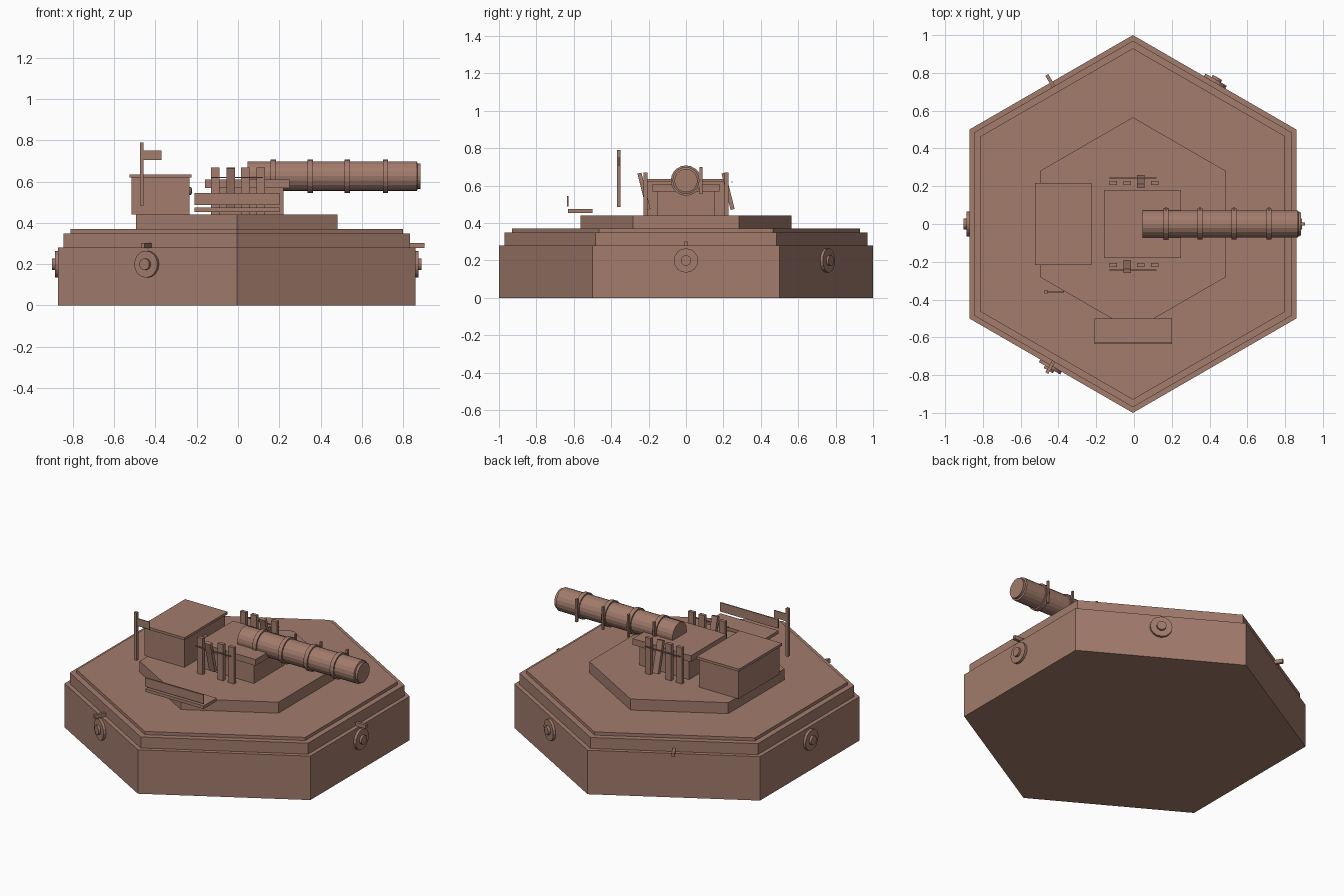
import bpy, bmesh, math
from mathutils import Matrix, Vector

cube = bpy.data.objects.get("Cube")
if cube:
    bpy.data.objects.remove(cube, do_unlink=True)

clay = bpy.data.materials.new("clay_brown")
clay.use_nodes = True
clay.diffuse_color = (0.36, 0.20, 0.15, 1)
clay.node_tree.nodes["Principled BSDF"].inputs["Base Color"].default_value = clay.diffuse_color

CX = -0.006  # centre of the hexagonal base


def finish(name, bm):
    bmesh.ops.recalc_face_normals(bm, faces=bm.faces)
    mesh = bpy.data.meshes.new(name)
    bm.to_mesh(mesh)
    bm.free()
    mesh.materials.append(clay)
    obj = bpy.data.objects.new(name, mesh)
    bpy.context.scene.collection.objects.link(obj)
    return obj


def box(name, x, y, z, turn=Matrix()):
    """Box from three (low, high) ranges, turned about its own centre."""
    size = [b - a for a, b in (x, y, z)]
    mid = [(a + b) / 2 for a, b in (x, y, z)]
    bm = bmesh.new()
    bmesh.ops.create_cube(bm, size=1)
    bm.transform(Matrix.Translation(mid) @ turn @ Matrix.Diagonal((*size, 1)))
    return finish(name, bm)


def lathe(name, profile, sides, place=Matrix(), start=0.0):
    """Closed solid of (radius, height) rings around local z."""
    bm = bmesh.new()
    rings = []
    for r, h in profile:
        angles = [start + math.tau * i / sides for i in range(sides)]
        rings.append([bm.verts.new((r * math.cos(a), r * math.sin(a), h)) for a in angles])
    for low, high in zip(rings, rings[1:]):
        for i in range(sides):
            j = (i + 1) % sides
            bm.faces.new((low[i], low[j], high[j], high[i]))
    bm.faces.new(rings[0][::-1])
    bm.faces.new(rings[-1])
    bm.transform(place)
    return finish(name, bm)


def along_x(x, y, z):
    return Matrix.Translation((x, y, z)) @ Matrix.Rotation(math.pi / 2, 4, "Y")


# Stepped hexagonal base
for name, r, low, high in (("base", 1.0, 0, 0.28), ("base_step", 0.97, 0.28, 0.35),
                           ("base_lip", 0.93, 0.35, 0.37), ("deck", 0.565, 0.37, 0.44)):
    lathe(name, [(r, low), (r, high)], 6, Matrix.Translation((CX, 0, 0)), math.pi / 2)

# Round bosses and small brackets on the base sides
for deg in (0, 60, 180, 240):
    place = (Matrix.Translation((CX, 0, 0)) @ Matrix.Rotation(math.radians(deg), 4, "Z")
             @ along_x(0.86, 0, 0.2))
    lathe("side_boss", [(0.065, 0), (0.065, 0.022), (0.028, 0.022), (0.028, 0.036)], 16, place)
for deg in (0, 120, 240):
    bracket = box("side_bracket", (0.84, 0.911), (-0.009, 0.009), (0.278, 0.302))
    bracket.matrix_world = (Matrix.Translation((CX, 0, 0))
                            @ Matrix.Rotation(math.radians(deg), 4, "Z"))

# Cabin with roof and door knob
box("cabin", (-0.515, -0.235), (-0.205, 0.205), (0.44, 0.62))
box("cabin_roof", (-0.525, -0.225), (-0.217, 0.217), (0.62, 0.636))
lathe("cabin_knob", [(0.02, 0), (0.02, 0.007), (0.012, 0.012)], 12, along_x(-0.236, 0, 0.555))

# Gun carriage
box("carriage_body", (-0.13, 0.22), (-0.155, 0.155), (0.44, 0.57))
box("carriage_top", (-0.16, 0.25), (-0.18, 0.18), (0.57, 0.61))

# Barrel with bands, lugs and muzzle
AXIS = 0.627
lathe("barrel", [(0.072, 0), (0.072, 0.822), (0.062, 0.825), (0.062, 0.84)], 20,
      along_x(0.045, 0, AXIS))
for x in (0.17, 0.35, 0.53, 0.715):
    lathe("barrel_band", [(0.081, -0.013), (0.081, 0.013)], 20, along_x(x, 0, AXIS))
    box("barrel_lug", (x - 0.006, x + 0.006), (0.072, 0.087), (0.555, 0.70))

# Post fences on both sides, each with one tilted post and a thin rail
for side in (-1, 1):
    for x in (-0.11, -0.035, 0.035, 0.11):
        tilted = x == side * 0.035
        turn = Matrix.Rotation(math.radians(14), 4, "X") if tilted else Matrix()
        y = side * (0.225 if tilted else 0.217)
        box("tilted_post" if tilted else "fence_post", (x - 0.02, x + 0.02),
            (y - 0.011, y + 0.011), (0.47 if tilted else 0.44, 0.67), turn)
    box("fence_rail", (-0.13, 0.12), (side * 0.245 - 0.003, side * 0.245 + 0.003), (0.617, 0.623))

# Bench with back panel
box("bench_seat", (-0.21, 0.2), (-0.632, -0.5), (0.454, 0.474))
box("bench_back", (-0.21, 0.2), (-0.635, -0.627), (0.488, 0.545))

# Flag on a pole
box("flag_pole", (-0.475, -0.457), (-0.368, -0.35), (0.485, 0.79))
box("flag", (-0.457, -0.37), (-0.362, -0.356), (0.705, 0.752))
